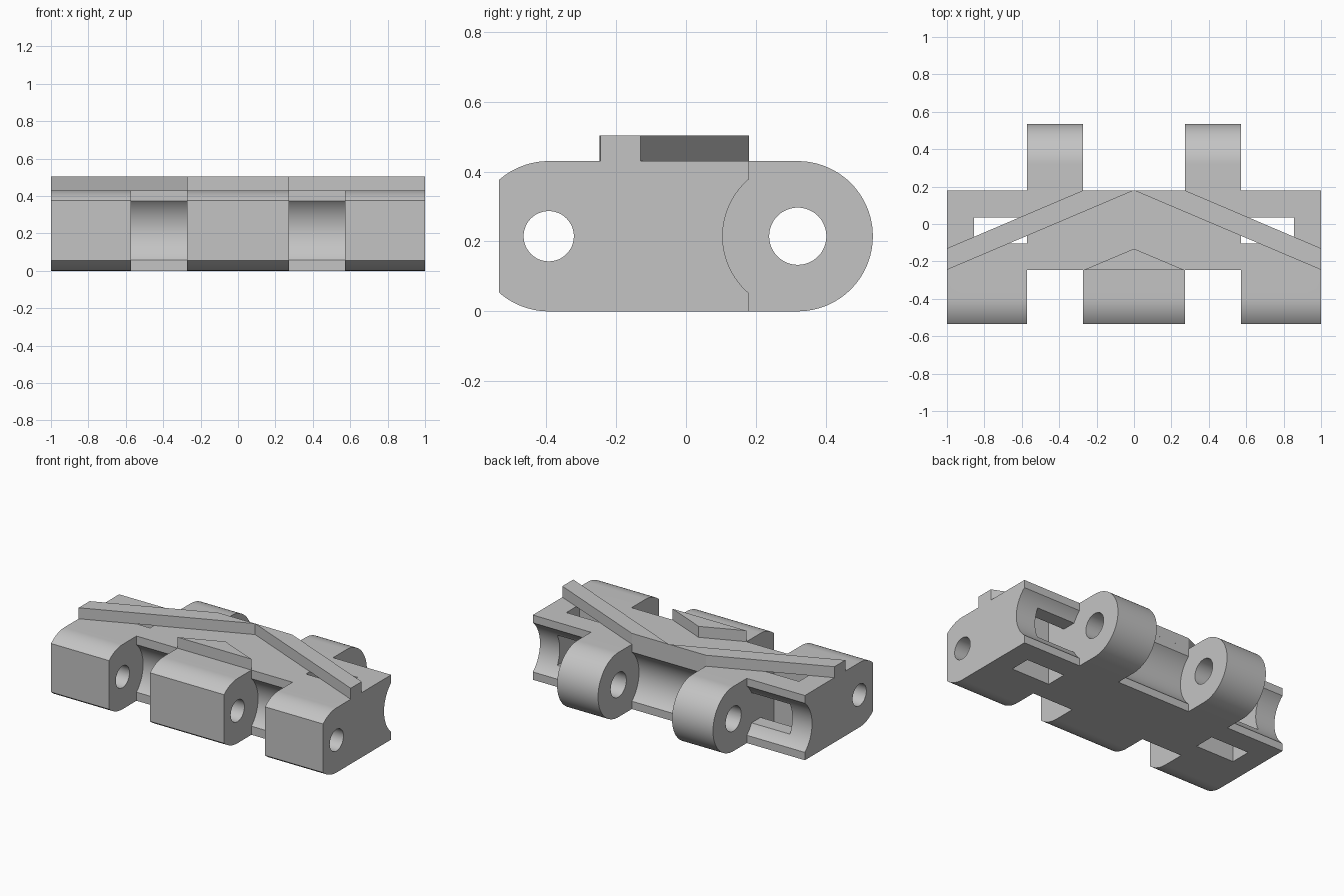
import bpy, bmesh
from math import cos, sin, pi, asin
from mathutils import Vector

cube = bpy.data.objects.get("Cube")
if cube:
    bpy.data.objects.remove(cube, do_unlink=True)

R = 0.215            # hinge barrel radius, also half the link height
TOP = 2 * R
FRONT, REAR = -0.393, 0.32   # hinge axes
NOSE = -0.535        # flat front of the lugs
IN, OUT = 0.272, 0.573       # lug edges across the width
EDGE_F, EDGE_R = -0.247, 0.18

steel = bpy.data.materials.new("light_grey_steel")
steel.use_nodes = True
grey = (0.55, 0.55, 0.55, 1)
steel.diffuse_color = grey
steel.node_tree.nodes["Principled BSDF"].inputs["Base Color"].default_value = grey


def prism(name, points, offset):
    """Extrude a closed 3D outline along an offset."""
    bm = bmesh.new()
    face = bm.faces.new([bm.verts.new(p) for p in points])
    res = bmesh.ops.extrude_face_region(bm, geom=[face])
    verts = [g for g in res["geom"] if isinstance(g, bmesh.types.BMVert)]
    bmesh.ops.translate(bm, verts=verts, vec=Vector(offset))
    bmesh.ops.recalc_face_normals(bm, faces=bm.faces)
    mesh = bpy.data.meshes.new(name)
    bm.to_mesh(mesh)
    bm.free()
    mesh.materials.append(steel)
    obj = bpy.data.objects.new(name, mesh)
    bpy.context.collection.objects.link(obj)
    return obj


def side_prism(name, profile, x0, x1):
    return prism(name, [(x0, y, z) for y, z in profile], (x1 - x0, 0, 0))


def plate(name, outline, z0, z1):
    return prism(name, [(x, y, z0) for x, y in outline], (0, 0, z1 - z0))


def arc(cy, radius, a0, a1, steps):
    return [(cy + radius * cos(a0 + (a1 - a0) * i / steps),
             R + radius * sin(a0 + (a1 - a0) * i / steps)) for i in range(steps + 1)]


def cut(target, cutter):
    mod = target.modifiers.new("cut", "BOOLEAN")
    mod.operation = "DIFFERENCE"
    mod.solver = "EXACT"
    mod.object = cutter
    bpy.context.view_layer.objects.active = target
    bpy.ops.object.modifier_apply(modifier=mod.name)
    bpy.data.objects.remove(cutter, do_unlink=True)


def notch(axis, edge, far, x0, x1):
    """Gap between lugs, with a hollow clearing the neighbouring barrel."""
    s = 1 if edge > axis else -1
    a = asin(abs(edge - axis) / R)
    if s > 0:
        hollow = arc(axis, R, a - pi / 2, pi / 2 - a, 32)
    else:
        hollow = arc(axis, R, 3 * pi / 2 - a, pi / 2 + a, 32)
    profile = [(far, -0.1), (edge, -0.1)] + hollow + [(edge, 0.6), (far, 0.6)]
    return side_prism("notch_cutter", profile, x0, x1)


# Link body: clipped round nose, full round tail
clip = asin((FRONT - NOSE) / R)
body = side_prism("link_body",
                  arc(REAR, R, -pi / 2, pi / 2, 48)
                  + arc(FRONT, R, pi / 2, pi / 2 + clip, 16)
                  + arc(FRONT, R, 3 * pi / 2 - clip, 3 * pi / 2, 16), -1, 1)

# Gaps between the lugs
cut(body, notch(REAR, EDGE_R, 0.7, -IN, IN))
for side in (-1, 1):
    cut(body, notch(FRONT, EDGE_F, -0.7, *sorted((side * IN, side * OUT))))
    cut(body, notch(REAR, EDGE_R, 0.7, *sorted((side * OUT, side * 1.1))))

# Hinge pin holes
for axis, radius in ((FRONT, 0.072), (REAR, 0.082)):
    cut(body, side_prism("pin_cutter", arc(axis, radius, 0, 2 * pi, 48)[:-1], -1.2, 1.2))

# Vertical windows, each with a slot opening into the rear hollow
for side in (-1, 1):
    x0, x1 = sorted((side * OUT, side * 0.855))
    for y0, y1, z0, z1 in ((-0.105, 0.035, -0.1, 0.6), (-0.05, 0.25, 0.115, 0.315)):
        cut(body, plate("window_cutter", [(x0, y0), (x1, y0), (x1, y1), (x0, y1)], z0, z1))

bpy.ops.object.select_all(action="DESELECT")
body.select_set(True)
bpy.context.view_layer.objects.active = body
bpy.ops.object.shade_smooth_by_angle(angle=pi / 6)

# Raised chevron tread and the small wedge in front of it
RIDGE = 0.503
plate("chevron_tread", [(-1, -0.245), (0, EDGE_R), (1, -0.245), (1, -0.13),
                        (IN, EDGE_R), (0, EDGE_R + 0.0001), (-IN, EDGE_R), (-1, -0.13)],
      TOP, RIDGE)
plate("front_wedge", [(-IN, EDGE_F), (IN, EDGE_F), (0, -0.132)], TOP, RIDGE)
